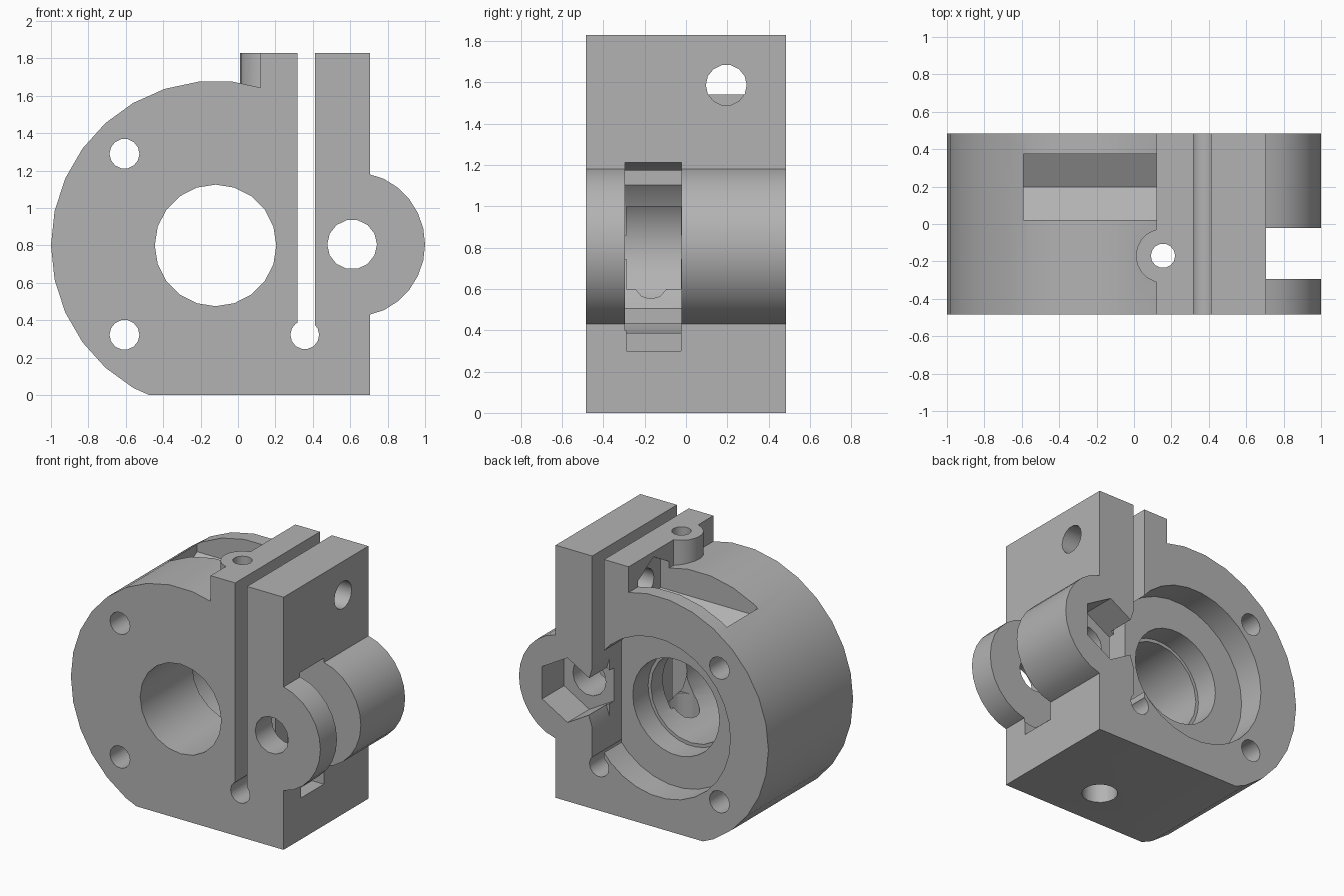
import bpy
import math
from math import cos, sin, radians, pi

cube = bpy.data.objects.get("Cube")
if cube:
    bpy.data.objects.remove(cube, do_unlink=True)

grey = bpy.data.materials.new("light_grey")
grey.use_nodes = True
grey.diffuse_color = (0.45, 0.45, 0.45, 1)
grey.node_tree.nodes["Principled BSDF"].inputs["Base Color"].default_value = (0.45, 0.45, 0.45, 1)

# Maps (u, v, depth) onto model axes for each extrusion direction
PLACE = {
    "x": lambda u, v, d: (d, u, v),
    "y": lambda u, v, d: (u, d, v),
    "z": lambda u, v, d: (u, v, d),
}


def prism(name, outline, axis, start, end):
    """Extrude a 2D outline along an axis between two depths."""
    n = len(outline)
    verts = [PLACE[axis](u, v, d) for d in (start, end) for u, v in outline]
    faces = [list(range(n))[::-1], list(range(n, 2 * n))]
    faces += [[i, (i + 1) % n, (i + 1) % n + n, i + n] for i in range(n)]
    if axis == "y":
        faces = [f[::-1] for f in faces]
    mesh = bpy.data.meshes.new(name)
    mesh.from_pydata(verts, [], faces)
    mesh.update()
    obj = bpy.data.objects.new(name, mesh)
    bpy.context.collection.objects.link(obj)
    mesh.materials.append(grey)
    return obj


def circle(u, v, r, sides, turn=0.0):
    return [(u + r * cos(2 * pi * i / sides + turn), v + r * sin(2 * pi * i / sides + turn))
            for i in range(sides)]


def rect(u0, v0, u1, v1):
    return [(u0, v0), (u1, v0), (u1, v1), (u0, v1)]


def combine(target, tool, operation="DIFFERENCE"):
    """Apply a boolean to the target and discard the tool."""
    tool.hide_render = True
    mod = target.modifiers.new("combine", "BOOLEAN")
    mod.operation = operation
    mod.solver = "EXACT"
    mod.object = tool
    bpy.context.view_layer.objects.active = target
    bpy.ops.object.modifier_apply(modifier=mod.name)
    bpy.data.objects.remove(tool, do_unlink=True)


HALF = 0.485          # half thickness
BORE = (-0.12, 0.8)   # main bore centre
LUG = (0.61, 0.805)   # side lug centre
OUT = 0.6             # cutter overshoot

# Housing: rounded drum, square block and side lug in one outline
drum = [(BORE[0] + 0.88 * cos(radians(12 * k)), BORE[1] + 0.88 * sin(radians(12 * k)))
        for k in range(7, 21)]
lug = [(LUG[0] + 0.39 * cos(radians(a * 12.8)), LUG[1] + 0.39 * sin(radians(a * 12.8)))
       for a in range(-6, 7)]
lug[0], lug[-1] = (0.705, 0.43), (0.705, 1.18)
outline = [(0.12, 1.644)] + drum + [(-0.475, 0), (0.705, 0)] + lug + [(0.705, 1.83), (0.12, 1.83)]
housing = prism("clamp_housing", outline, "y", -HALF, HALF)

# Screw boss beside the block
combine(housing, prism("screw_boss", circle(0.155, -0.17, 0.145, 20), "z", 1.58, 1.83), "UNION")

cutters = [
    # Stepped main bore
    ("bore", circle(*BORE, 0.325, 20), "y", -OUT, OUT),
    ("bore_step", circle(*BORE, 0.347, 30), "y", 0.11, OUT),
    ("bearing_seat", circle(*BORE, 0.575, 30), "y", 0.285, OUT),
    # Clamping slot with round relief
    ("clamp_slot", rect(0.317, 0.33, 0.412, 2), "y", -OUT, OUT),
    ("slot_relief", circle(0.357, 0.322, 0.077, 14), "y", -OUT, OUT),
    # Lug hole and hexagonal nut pocket
    ("lug_hole", circle(*LUG, 0.133, 14), "y", -OUT, OUT),
    ("lug_nut", circle(*LUG, 0.234, 6, pi / 6), "y", 0.235, OUT),
    # Wheel cavity across the lug, with window into the bore
    ("wheel_cavity", circle(*LUG, 0.42, 30), "y", -0.295, -0.022),
    ("cavity_notch", rect(0.61, 0.3, 1.1, 0.8), "y", -0.287, -0.025),
    ("bore_window", rect(0.02, 0.6, 0.4, 1.0), "y", -0.287, -0.025),
    # Clamp bolt hole and hexagonal head channel
    ("bolt_hole", circle(0.195, 1.587, 0.099, 14), "x", 0.0, 0.9),
    ("bolt_head", circle(0.198, 1.587, 0.205, 6, pi / 6), "x", -0.59, 0.19),
    # Vertical screw hole, wide below and narrow above
    ("screw_hole", circle(0.155, -0.17, 0.065, 14), "z", -0.1, 2),
    ("screw_access", circle(0.155, -0.17, 0.12, 16), "z", -0.1, 1.0),
]
cutters += [("mount_hole", circle(-0.607, z, 0.08, 14), "y", -OUT, OUT) for z in (0.322, 1.29)]
for spec in cutters:
    combine(housing, prism(*spec))

bpy.ops.object.select_all(action="DESELECT")
housing.select_set(True)
bpy.context.view_layer.objects.active = housing
bpy.ops.object.shade_smooth_by_angle(angle=radians(30))
